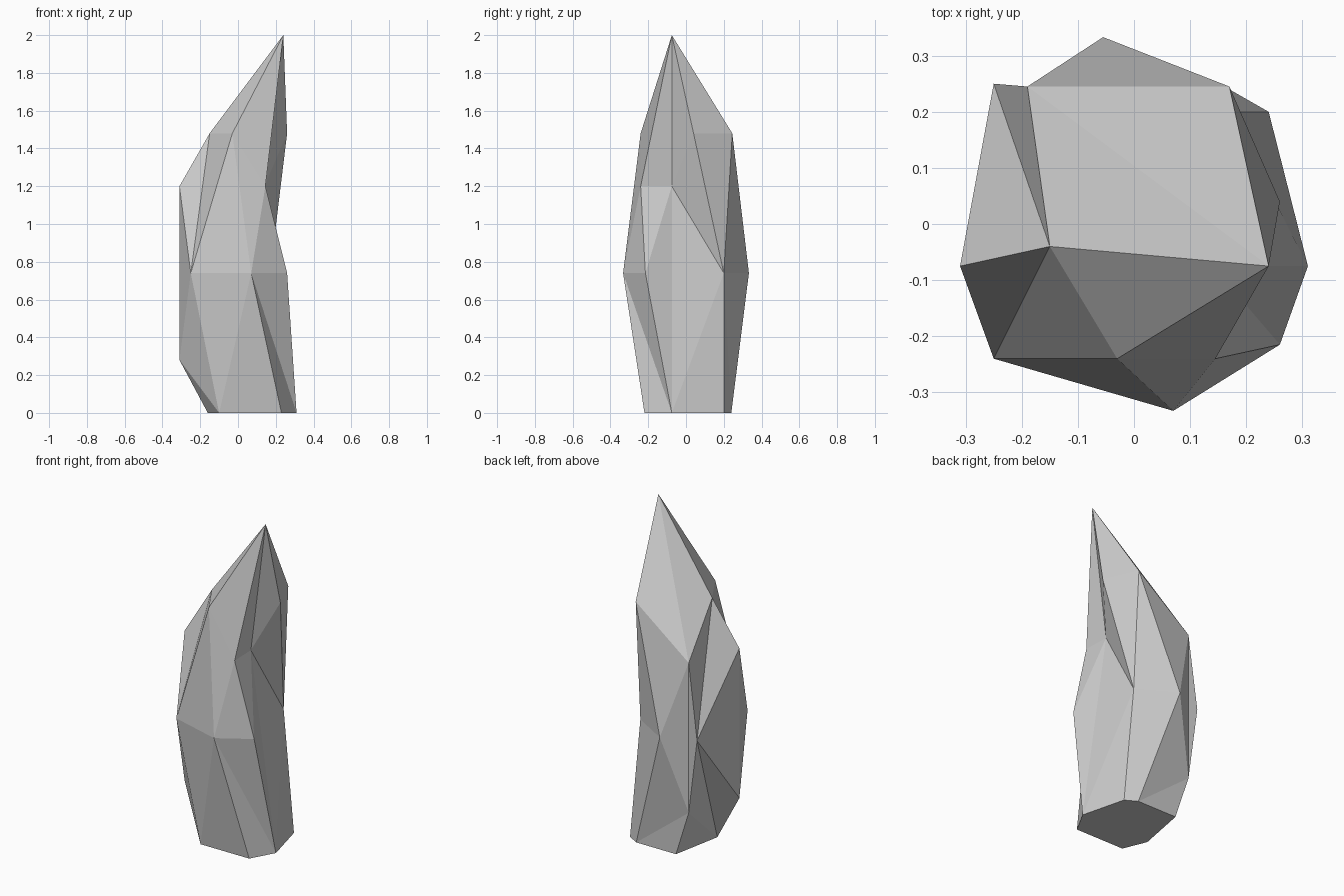
import bpy, bmesh

if "Cube" in bpy.data.objects:
    bpy.data.objects.remove(bpy.data.objects["Cube"])

# Corners of the cut crystal, grouped by height: z -> {name: (x, y)}
LEVELS = {
    0.0: dict(b0=(.31, -.075), b1=(.23, -.22), b2=(-.10, -.22), b3=(-.16, -.075),
              b4=(-.10, .24), b5=(.17, .24), b6=(.24, .20)),
    0.28: dict(left_low=(-.31, -.075), back_low=(-.19, .245)),
    0.74: dict(right=(.26, -.215), front=(.07, -.333), front_left=(-.25, -.24),
               back_left=(-.25, .25), back=(-.055, .333), back_right=(.17, .20)),
    1.2: dict(front_high=(.145, -.24), notch=(.14, -.075), left_high=(-.31, -.075),
              back_high=(-.19, .245)),
    1.48: dict(brow=(-.03, -.24), crest=(-.15, -.04), back_top=(.17, .245), right_top=(.26, .04)),
    2.0: dict(tip=(.24, -.075)),
}

# Facets are triangle fans: centre corner -> the corners around it
FANS = {
    "tip": "brow front_high notch right_top back_top back_high crest brow",
    "front": "front_left brow front_high right b0 b1 b2 front_left",
    "back_left": "back_low b3 left_low left_high crest back_high back_low",
    "back_right": "notch right_top back_top back b5 b6 b0 notch",
    "notch": "front_high right b0",
    "back_low": "back b5 b4 b3",
    "back": "back_top back_high back_low",
    "front_left": "brow crest left_high left_low b2",
    "left_low": "b2 b3",
}

bm = bmesh.new()
corner = {name: bm.verts.new((x, y, z))
          for z, ring in LEVELS.items() for name, (x, y) in ring.items()}

# Flat base
bm.faces.new([corner[n] for n in LEVELS[0.0]])

# Side facets
for centre, around in FANS.items():
    ring = around.split()
    for a, b in zip(ring, ring[1:]):
        bm.faces.new((corner[centre], corner[a], corner[b]))

bmesh.ops.recalc_face_normals(bm, faces=bm.faces)
mesh = bpy.data.meshes.new("crystal_shard")
bm.to_mesh(mesh)
bm.free()
bpy.context.collection.objects.link(bpy.data.objects.new("crystal_shard", mesh))
